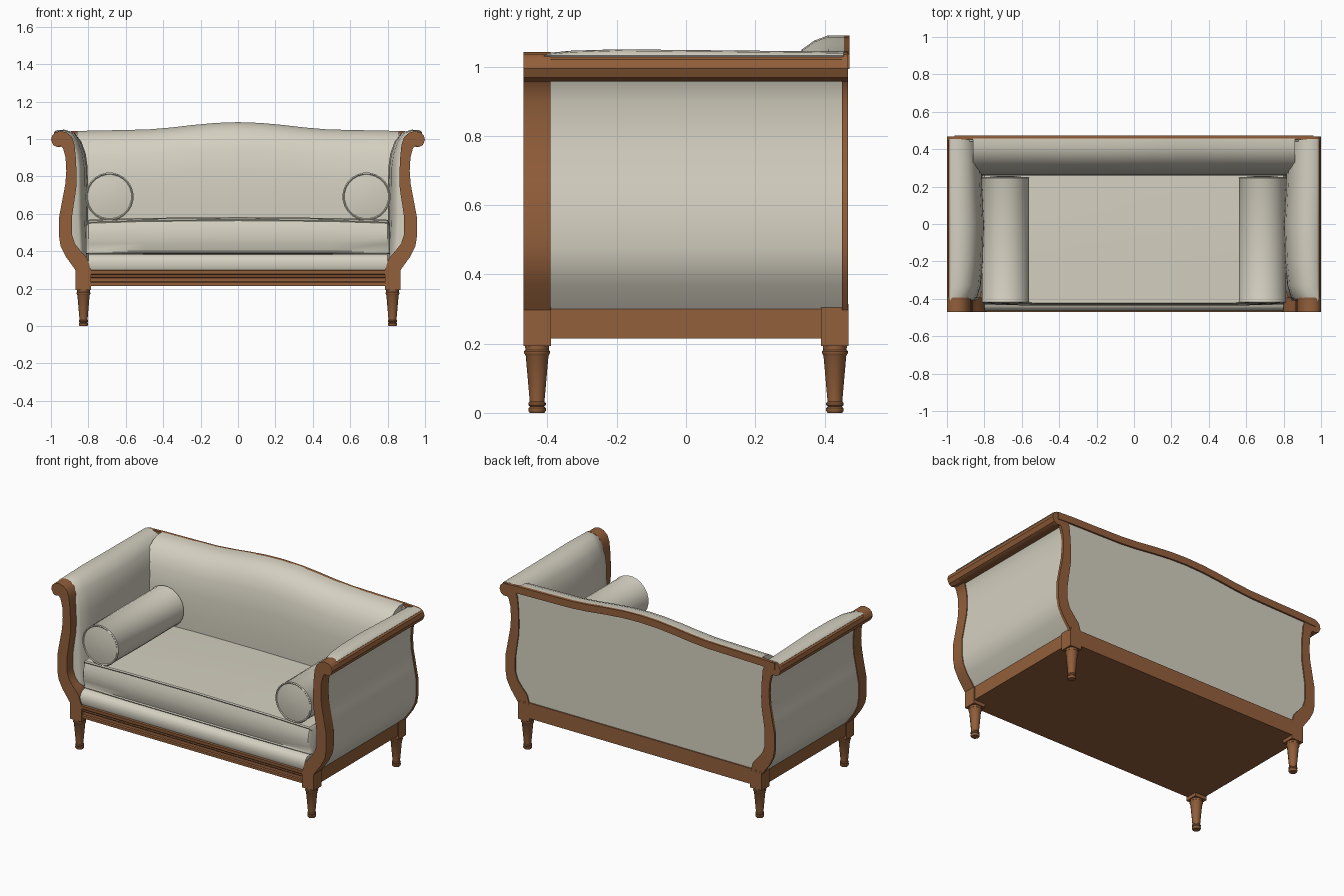
import bpy, bmesh, math
from mathutils import Vector

if "Cube" in bpy.data.objects:
    bpy.data.objects.remove(bpy.data.objects["Cube"])

def material(name, color):
    m = bpy.data.materials.new(name)
    m.diffuse_color = (*color, 1)
    m.use_nodes = True
    m.node_tree.nodes["Principled BSDF"].inputs["Base Color"].default_value = m.diffuse_color
    return m

WOOD = material("wood", (0.29, 0.115, 0.043))
FABRIC = material("fabric", (0.66, 0.63, 0.53))

def loft(name, rings, mat, mirror="", angle=35):
    """Join equal closed rings into a capped solid, optionally mirrored."""
    bm = bmesh.new()
    vs = [[bm.verts.new(p) for p in r] for r in rings]
    n = len(vs[0])
    for a, b in zip(vs, vs[1:]):
        for i in range(n):
            j = (i + 1) % n
            bm.faces.new((a[i], a[j], b[j], b[i]))
    bm.faces.new(vs[0])
    bm.faces.new(vs[-1])
    bmesh.ops.recalc_face_normals(bm, faces=bm.faces[:])
    me = bpy.data.meshes.new(name)
    bm.to_mesh(me)
    bm.free()
    me.materials.append(mat)
    me.shade_smooth()
    me.set_sharp_from_angle(angle=math.radians(angle))
    ob = bpy.data.objects.new(name, me)
    bpy.context.collection.objects.link(ob)
    if mirror:
        mod = ob.modifiers.new("mirror", "MIRROR")
        mod.use_axis = ["x" in mirror, "y" in mirror, False]
        mod.use_mirror_merge = False
    return ob

def along_y(name, pts, y0, y1, mat, mirror=""):
    return loft(name, [[(x, y, z) for x, z in pts] for y in (y0, y1)], mat, mirror)

def along_x(name, pts, x0, x1, mat, mirror=""):
    return loft(name, [[(x, y, z) for y, z in pts] for x in (x0, x1)], mat, mirror)

def box(name, x0, x1, y0, y1, z0, z1, mat, mirror=""):
    return along_y(name, [(x0, z0), (x1, z0), (x1, z1), (x0, z1)], y0, y1, mat, mirror)

def turned(name, profile, origin, axis, sides, mat, mirror):
    """Lathe of (radius, distance) pairs about the y or z axis."""
    rings = []
    for r, d in profile:
        ring = []
        for i in range(sides):
            t = math.tau * (i + .5) / sides
            c, s = r * math.cos(t), r * math.sin(t)
            ring.append(Vector(origin) + Vector((c, s, d) if axis == "z" else (c, d, s)))
        rings.append(ring)
    return loft(name, rings, mat, mirror)

# Turned legs and their square blocks
turned("leg", [(.022, 0), (.026, .006), (.026, .014), (.021, .018), (.026, .023), (.026, .029),
               (.022, .033), (.034, .165), (.036, .168), (.039, .173), (.039, .178), (.035, .182),
               (.036, .195)], (.826, -.43, 0), "z", 12, WOOD, "xy")
box("leg_block", .786, .868, -.47, -.39, .193, .305, WOOD, "xy")

# Base frame with moulded front rail
box("base_frame", -.862, .862, -.455, .466, .215, .308, WOOD)
along_x("front_rail", [(-.44, .215), (-.462, .215), (-.462, .232), (-.455, .237), (-.455, .256),
                       (-.461, .262), (-.461, .272), (-.468, .278), (-.47, .298), (-.44, .305)],
        -.79, .79, WOOD)

# S-shaped scroll posts at the front and the matching back frame
outer = [(.866, .295), (.92, .37), (.948, .425), (.957, .48), (.957, .58), (.94, .67),
         (.923, .76), (.918, .83), (.922, .90), (.935, .95), (.948, .963)]
scroll = [(.968, .957), (.988, .968), (1, .995), (.993, 1.02), (.975, 1.036), (.945, 1.042),
          (.915, 1.034), (.888, 1.01), (.874, .97)]
inner = [(.866, .89), (.863, .80), (.865, .735), (.878, .65), (.888, .58), (.888, .49),
         (.872, .44), (.84, .40), (.805, .36), (.80, .345), (.786, .295)]
post = outer + scroll + inner
along_y("front_post", post, -.47, -.392, WOOD, "x")
along_y("back_post", post, .45, .468, WOOD, "x")

# Rolled wooden rail under each arm top
along_y("arm_rail", [(.93, .96), (.968, .957), (.988, .968), (1, .995), (.993, 1.02),
                     (.975, 1.034), (.93, 1.03)], -.45, .468, WOOD, "x")

# Upholstered arms: closed profile, inner side bulging towards the middle
arm_outer = [(.862, .30), (.915, .37), (.943, .425), (.952, .48), (.952, .58), (.935, .67),
             (.918, .76), (.913, .83), (.917, .90), (.93, .96), (.96, 1.0), (.986, 1.032)]
arm_inner = [(.975, 1.039), (.93, 1.043), (.88, 1.028), (.845, .985), (.822, .92), (.812, .85),
             (.81, .72), (.81, .58), (.802, .40), (.795, .30)]
rings = []
for y, dx, dz in [(-.41, .045, -.008), (-.395, .03, -.003), (-.33, .01, .003), (-.2, -.002, .007),
                  (0, -.008, .005), (.2, .002, .003), (.455, .012, 0)]:
    rings.append([(x, y, z) for x, z in arm_outer] +
                 [(x + dx * min(1, (.985 - x) / .14), y, z + dz * (z > 1)) for x, z in arm_inner])
loft("arm_upholstery", rings, FABRIC, "x", 50)

# Upholstered back with serpentine crest
half = [(0, 1.09), (.12, 1.086), (.24, 1.075), (.36, 1.061), (.48, 1.051), (.66, 1.047), (.86, 1.043)]
crest = [(-x, z) for x, z in half[:0:-1]] + half
back = [(.455, .30), (.28, .30), (.262, .50), (.26, .68), (.264, .80), (.28, .91), (.305, .965),
        (.335, 1.005), (.37, 1.03), (.41, 1.045), (.457, 1.045)]
loft("back_upholstery",
     [[(x, y, z + (c - 1.045) * max(0, min(1, (z - .6) / .35))) for y, z in back] for x, c in crest],
     FABRIC, angle=50)

# Rear fabric panel and wooden crest rail
right = [(x - .02, z) for x, z in outer]
top = crest[::-1]
left = [(-x, z) for x, z in right[::-1]]
along_y("back_panel", right + [(x, z - .01) for x, z in top] + left, .44, .461, FABRIC)
rail = [(-.96, 1.038)] + crest + [(.96, 1.038)]
loft("crest_rail", [[(x, .452, z - .045), (x, .472, z - .045), (x, .472, z), (x, .452, z)]
                    for x, z in rail], WOOD)
box("back_lower_rail", -.862, .862, .45, .469, .215, .315, WOOD)

# Sprung seat base with rounded front edge
along_x("seat_base", [(-.40, .30), (-.458, .30), (-.464, .315), (-.464, .345), (-.456, .368),
                      (-.44, .382), (-.40, .388), (.30, .388), (.30, .30)], -.80, .80, FABRIC)

# Crowned seat cushion with piped edges
cushion = [(.27, .385), (-.40, .385), (-.422, .388), (-.427, .395), (-.422, .402), (-.434, .44),
           (-.437, .48), (-.433, .52), (-.422, .553), (-.427, .56), (-.422, .567), (-.40, .567),
           (-.2, .572), (.05, .572), (.27, .567)]
rings = []
for x, s, lift in [(-.812, .95, -.02), (-.80, .985, -.004), (-.5, 1, .006), (0, 1, .01),
                   (.5, 1, .006), (.80, .985, -.004), (.812, .95, -.02)]:
    rings.append([(x, y * s, z + lift * (z > .5)) for y, z in cushion])
loft("seat_cushion", rings, FABRIC, angle=50)

# Bolsters with piped, slightly domed ends
ends = [(.002, -.342), (.07, -.340), (.118, -.332), (.123, -.336), (.129, -.332), (.126, -.325)]
turned("bolster", ends + [(.128, 0)] + [(r, -d) for r, d in ends[::-1]],
       (.687, -.085, .692), "y", 24, FABRIC, "x")
